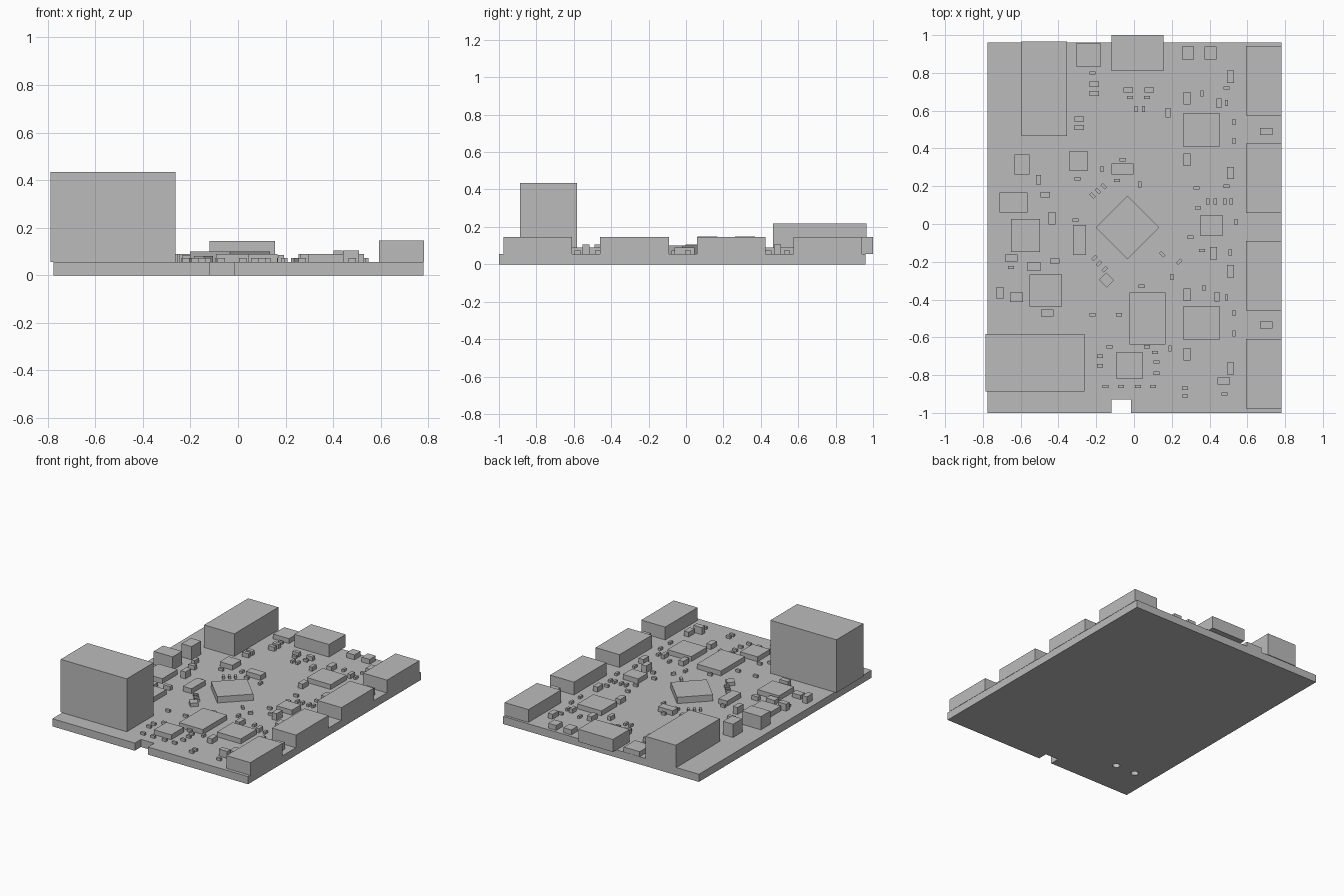
import bpy
import bmesh
from math import radians
from mathutils import Matrix, Vector

default_cube = bpy.data.objects.get("Cube")
if default_cube:
    bpy.data.objects.remove(default_cube, do_unlink=True)

BOARD_TOP = .055

# One plain grey for the whole board
grey = bpy.data.materials.new("plain grey")
grey.use_nodes = True
grey.diffuse_color = (.5, .5, .5, 1)
grey.node_tree.nodes["Principled BSDF"].inputs["Base Color"].default_value = grey.diffuse_color


def finish(name, mesh_builder):
    """Turn a bmesh into a named, grey, flat-shaded object."""
    bmesh.ops.recalc_face_normals(mesh_builder, faces=mesh_builder.faces)
    mesh = bpy.data.meshes.new(name)
    mesh_builder.to_mesh(mesh)
    mesh_builder.free()
    mesh.materials.append(grey)
    part = bpy.data.objects.new(name, mesh)
    bpy.context.collection.objects.link(part)
    return part


def add_block(mesh_builder, x, y, width, depth, top, angle=0):
    """Add a box that stands on the board."""
    height = top - BOARD_TOP
    placement = (Matrix.Translation((x, y, BOARD_TOP + height / 2))
                 @ Matrix.Rotation(radians(angle), 4, "Z")
                 @ Matrix.Diagonal((width, depth, height, 1)))
    bmesh.ops.create_cube(mesh_builder, size=1, matrix=placement)


def single_block(name, x, y, width, depth, top, angle=0):
    mesh_builder = bmesh.new()
    add_block(mesh_builder, x, y, width, depth, top, angle)
    return finish(name, mesh_builder)


def repeated_blocks(name, width, depth, top, centres, angle=0):
    """Place copies of one component at every centre."""
    mesh_builder = bmesh.new()
    for x, y in centres:
        add_block(mesh_builder, x, y, width, depth, top, angle)
    return finish(name, mesh_builder)


# Circuit board with a notch in the front edge
left, right, front, back = .78, -.775, -1, .96
notch_left, notch_right, notch_back = -.015, -.12, -.93
outline = [(right, front), (notch_right, front), (notch_right, notch_back),
           (notch_left, notch_back), (notch_left, front), (left, front),
           (left, back), (right, back)]
builder = bmesh.new()
base = builder.faces.new([builder.verts.new((x, y, 0)) for x, y in outline])
extruded = bmesh.ops.extrude_face_region(builder, geom=[base], use_keep_orig=True)
raised = [item for item in extruded["geom"] if isinstance(item, bmesh.types.BMVert)]
bmesh.ops.translate(builder, verts=raised, vec=Vector((0, 0, BOARD_TOP)))
board = finish("circuit_board", builder)

# Two mounting holes beneath the tall socket
builder = bmesh.new()
for hole_x in (-.47, -.63):
    bmesh.ops.create_cone(builder, cap_ends=True, segments=16, radius1=.025, radius2=.025,
                          depth=.3, matrix=Matrix.Translation((hole_x, -.745, 0)))
cutter = finish("hole_cutter", builder)
cutter.hide_render = True
holes = board.modifiers.new("mounting holes", "BOOLEAN")
holes.operation = "DIFFERENCE"
holes.solver = "EXACT"
holes.object = cutter
bpy.context.view_layer.objects.active = board
bpy.ops.object.modifier_apply(modifier=holes.name)
bpy.data.objects.remove(cutter, do_unlink=True)

# Large sockets around the edges
single_block("tall_socket", -.525, -.735, .525, .305, .435)
single_block("long_back_socket", -.475, .715, .24, .5, .217)
single_block("back_port", .018, .905, .275, .19, .145)
repeated_blocks("side_ports", .19, .368, .147,
                [(.687, .758), (.687, .242), (.687, -.275), (.687, -.793)])

# Flat chips and the main processor
CHIP_TOP = .09
single_block("main_processor", -.034, -.018, .238, .238, .1, angle=45)
single_block("memory_chip", .072, -.5, .19, .275, CHIP_TOP)
single_block("front_chip", -.024, -.75, .138, .143, CHIP_TOP)
single_block("power_chip", -.467, -.352, .17, .17, CHIP_TOP)
single_block("regulator_chip", -.575, -.06, .153, .175, CHIP_TOP)
single_block("narrow_chip", -.288, -.085, .069, .16, CHIP_TOP)
single_block("square_chip", -.293, .333, .1, .1, CHIP_TOP)
single_block("clock_chip", -.06, .29, .116, .058, CHIP_TOP)
single_block("side_chip", .41, -.008, .122, .106, CHIP_TOP)
single_block("back_connector", -.24, .895, .127, .127, CHIP_TOP)
single_block("angled_crystal", -.145, -.297, .053, .058, .08, angle=45)
repeated_blocks("port_controllers", .19, .18, CHIP_TOP, [(.357, .497), (.357, -.524)])
repeated_blocks("back_buttons", .063, .069, CHIP_TOP, [(.285, .905), (.405, .905)])
repeated_blocks("small_chips", .069, .05, .085, [(-.53, -.225), (-.622, -.387)])

# Tall coils beside the left-hand power section
single_block("long_coil", -.638, .115, .15, .106, .15)
single_block("square_coil", -.592, .315, .08, .106, .15)

# Medium components
repeated_blocks("wide_capacitors", .067, .037, .105, [
    (.70, .49), (.70, -.535), (-.46, -.47), (.475, -.83), (-.65, -.18)])
repeated_blocks("deep_capacitors", .037, .065, .105, [
    (-.435, .03), (-.71, -.365), (.42, -.155)])
repeated_blocks("flat_resistors", .037, .065, CHIP_TOP, [
    (.51, .78), (.28, .665), (.28, .34), (.51, .27),
    (.51, -.25), (.28, -.375), (.28, -.69), (.51, -.765)])
repeated_blocks("small_wide_capacitors", .05, .027, .085, [
    (-.21, .74), (-.21, .69), (-.03, .71), (.08, .71),
    (-.29, .555), (-.29, .51), (-.47, .155), (-.42, -.195)])
repeated_blocks("small_deep_capacitors", .025, .05, .085, [
    (.45, .64), (-.505, .235), (.44, -.385), (.18, .59)])

# Tiny components, grouped by the way they point
LONG, SHORT, TINY_TOP = .032, .017, .073
repeated_blocks("tiny_wide_parts", LONG, SHORT, TINY_TOP, [
    (.49, .72), (-.22, .8), (-.02, .67), (.07, .67), (.49, .2), (.33, .19),
    (.34, .085), (.3, -.07), (.36, -.14), (.48, -.9), (.27, -.87), (.27, -.91),
    (-.31, .02), (-.65, -.23), (-.06, .34), (-.09, .23), (-.3, .24),
    (.04, -.33), (-.22, -.48), (-.08, -.48)])
repeated_blocks("tiny_front_parts", LONG, SHORT, TINY_TOP, [
    (-.13, -.65), (-.18, -.7), (-.18, -.75), (.07, -.65), (.11, -.68),
    (.12, -.73), (.12, -.79), (-.15, -.86), (-.07, -.86), (.02, -.86), (.1, -.86)])
repeated_blocks("tiny_deep_parts", SHORT, LONG, TINY_TOP, [
    (.01, .61), (.05, .61), (.36, .69), (.49, .64), (.53, .54), (.53, .44),
    (.39, .12), (.43, .12), (.48, .12), (.515, .12), (.54, .01), (.51, -.15),
    (.37, -.34), (.49, -.39), (.53, -.47), (.53, -.58), (-.17, .29),
    (.03, .21), (.2, -.28), (.19, -.66)])
repeated_blocks("tiny_falling_parts", LONG, SHORT, TINY_TOP, [
    (-.22, .15), (-.19, .175), (-.16, .2), (.15, -.16)], angle=-45)
repeated_blocks("tiny_rising_parts", LONG, SHORT, TINY_TOP, [
    (.24, -.2), (-.21, -.18), (-.185, -.21), (-.155, -.24)], angle=45)
